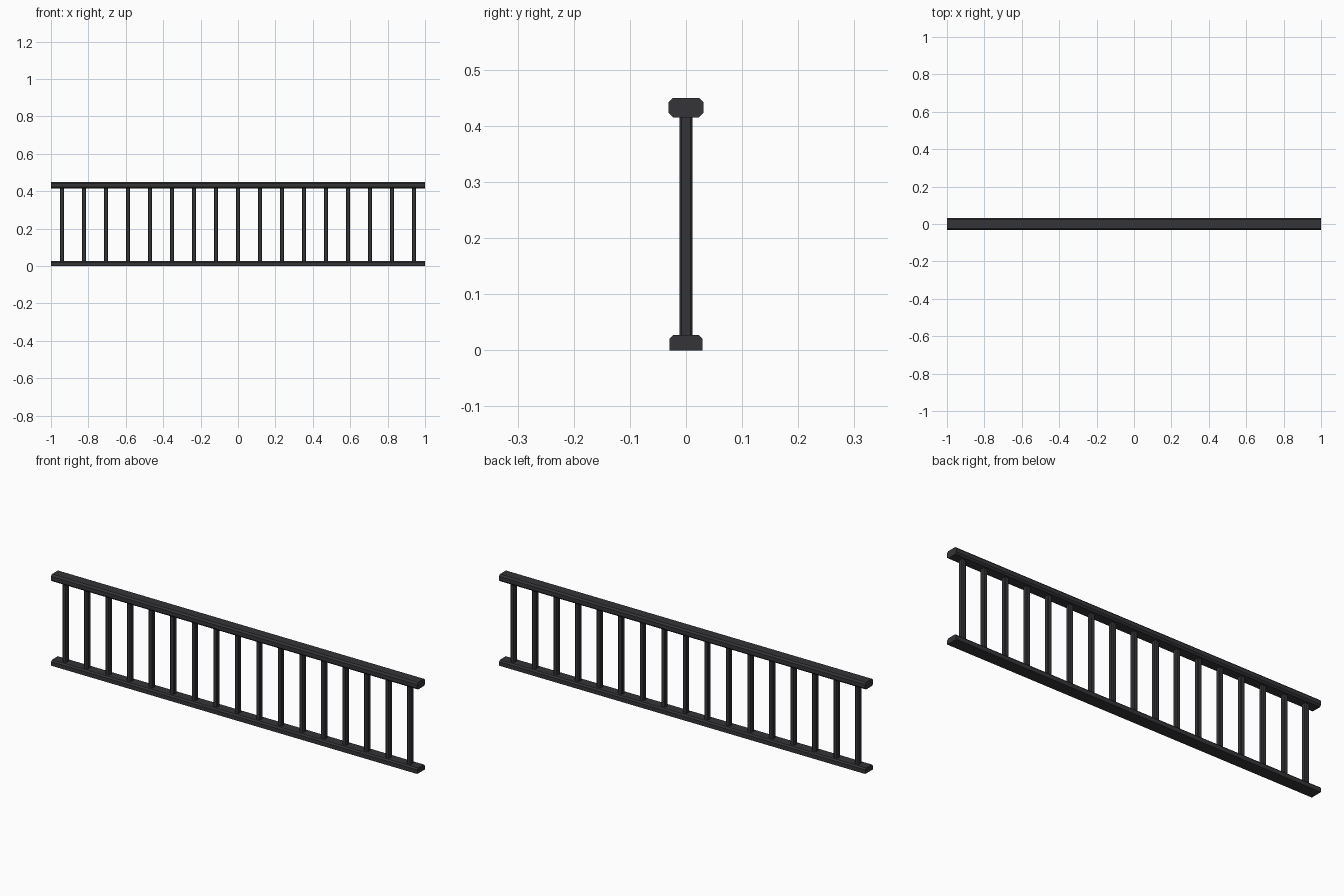
import bpy, bmesh
from mathutils import Vector

if "Cube" in bpy.data.objects:
    bpy.data.objects.remove(bpy.data.objects["Cube"])

iron = bpy.data.materials.new("dark_iron")
iron.diffuse_color = (0.035, 0.035, 0.04, 1)
iron.use_nodes = True
iron.node_tree.nodes["Principled BSDF"].inputs["Base Color"].default_value = iron.diffuse_color


def prism(name, profile, start, end):
    """Extrude a closed profile of 3D points from start to end."""
    bm = bmesh.new()
    a, b = Vector(start), Vector(end)
    face = bm.faces.new([bm.verts.new(Vector(p) + a) for p in profile])
    new = bmesh.ops.extrude_face_region(bm, geom=[face], use_keep_orig=True)["geom"]
    bmesh.ops.translate(bm, vec=b - a, verts=[g for g in new if isinstance(g, bmesh.types.BMVert)])
    bmesh.ops.recalc_face_normals(bm, faces=bm.faces)
    mesh = bpy.data.meshes.new(name)
    bm.to_mesh(mesh)
    bm.free()
    mesh.materials.append(iron)
    obj = bpy.data.objects.new(name, mesh)
    bpy.context.collection.objects.link(obj)
    return obj


def chamfered(w, h, c):
    """Chamfered rectangle, half width w and half height h."""
    return [(w, -h + c), (w, h - c), (w - c, h), (-w + c, h),
            (-w, h - c), (-w, -h + c), (-w + c, -h), (w - c, -h)]


# handrail, chamfered on all four edges
prism("top_rail", [(0, y, z + 0.4325) for y, z in chamfered(0.031, 0.0175, 0.008)],
      (-1, 0, 0), (1, 0, 0))

# base rail, flat underneath with chamfered top edges
w, h, c = 0.0295, 0.027, 0.007
base = [(w, 0), (w, h - c), (w - c, h), (-w + c, h), (-w, h - c), (-w, 0)]
prism("bottom_rail", [(0, y, z) for y, z in base], (-1, 0, 0), (1, 0, 0))

# evenly spaced balusters
count = 17
pitch = 2 / count
bar = [(x, y, 0) for x, y in chamfered(0.0118, 0.0118, 0.004)]
for i in range(count):
    x = (i - (count - 1) / 2) * pitch
    obj = prism(f"baluster_{i + 1}", bar, (0, 0, 0.02), (0, 0, 0.42))
    obj.location.x = x
